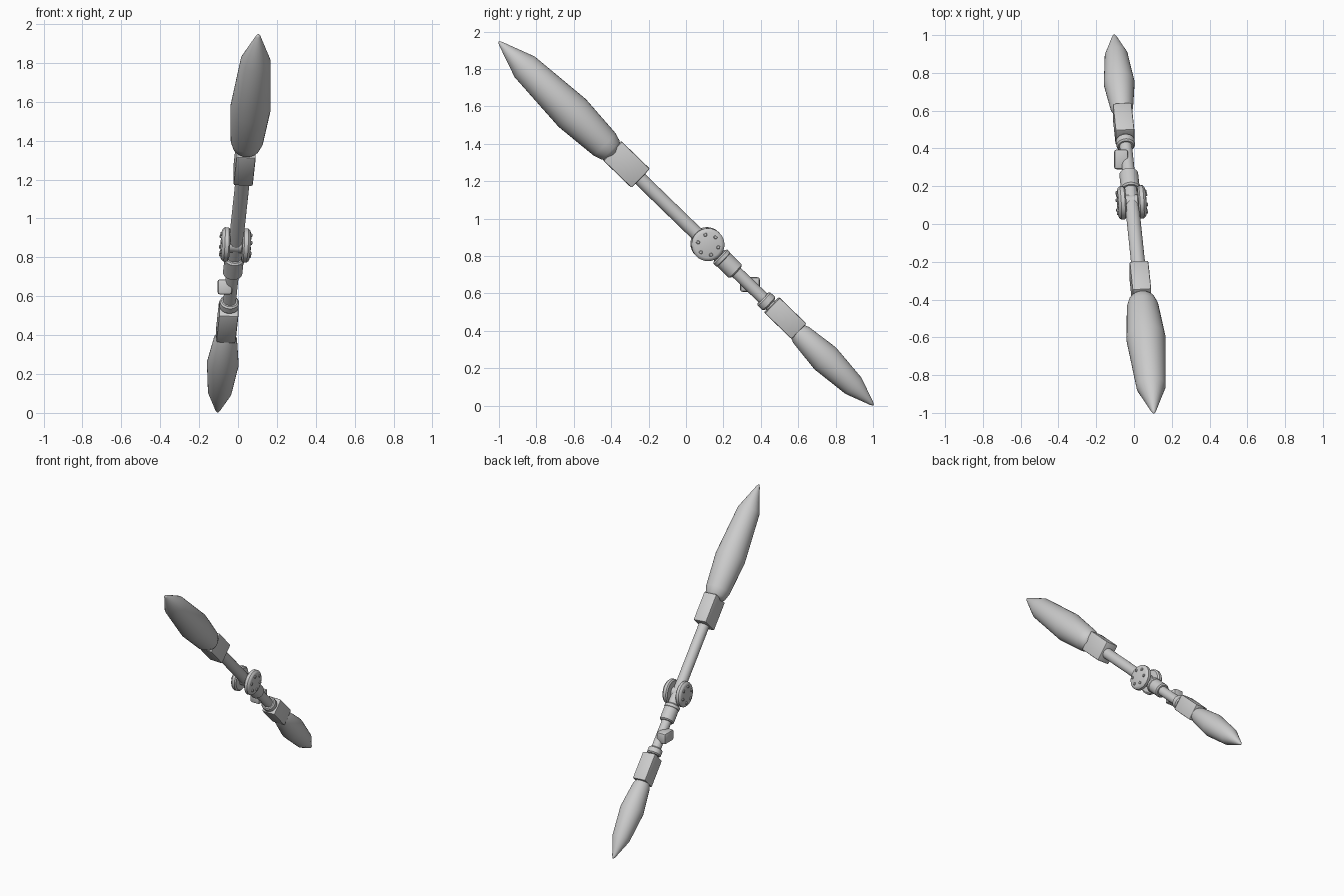
import bpy, bmesh, math
from mathutils import Matrix, Vector

cube = bpy.data.objects.get("Cube")
if cube:
    bpy.data.objects.remove(cube, do_unlink=True)

grey = bpy.data.materials.new("plain_grey")
grey.use_nodes = True
COLOUR = (0.6, 0.6, 0.6, 1)
grey.diffuse_color = COLOUR
grey.node_tree.nodes["Principled BSDF"].inputs["Base Color"].default_value = COLOUR

# Shaft frame: local x = sideways, y = upper back side, z = along the shaft
shaft_dir = Vector((0.105, -1, 0.97)).normalized()
side = Vector((1, 0, 0))
side = (side - shaft_dir * side.dot(shaft_dir)).normalized()
back = shaft_dir.cross(side)
FRAME = Matrix((side, back, shaft_dir)).transposed().to_4x4()
FRAME.translation = (0, 0, 0.975)


def finish(name, bm, matrix=FRAME, bevel=0, angle=35):
    if bevel:
        bmesh.ops.bevel(bm, geom=bm.edges[:], offset=bevel, segments=2,
                        profile=0.5, affect='EDGES')
    bmesh.ops.recalc_face_normals(bm, faces=bm.faces[:])
    mesh = bpy.data.meshes.new(name)
    bm.to_mesh(mesh)
    bm.free()
    mesh.materials.append(grey)
    obj = bpy.data.objects.new(name, mesh)
    bpy.context.collection.objects.link(obj)
    obj.matrix_world = matrix
    bpy.ops.object.select_all(action='DESELECT')
    obj.select_set(True)
    bpy.context.view_layer.objects.active = obj
    bpy.ops.object.shade_smooth_by_angle(angle=math.radians(angle))
    return obj


def lathe(name, profile, matrix=FRAME, sides=32, angle=35):
    """Closed turned shape from (position, radius) pairs along local z."""
    bm = bmesh.new()
    rings = []
    for z, r in profile:
        rings.append([bm.verts.new((r * math.cos(math.tau * i / sides),
                                    r * math.sin(math.tau * i / sides), z))
                      for i in range(sides)])
    for a, b in zip(rings, rings[1:]):
        for i in range(sides):
            j = (i + 1) % sides
            bm.faces.new((a[i], a[j], b[j], b[i]))
    bm.faces.new(rings[0])
    bm.faces.new(rings[-1])
    return finish(name, bm, matrix, angle=angle)


def box(name, centre, size, bevel, matrix=FRAME):
    bm = bmesh.new()
    bmesh.ops.create_cube(bm, size=1, matrix=Matrix.Translation(centre)
                          @ Matrix.Diagonal((*size, 1)))
    return finish(name, bm, matrix, bevel)


def collar(name, low, high, r, lip=0.008):
    return lathe(name, [(low, r - lip), (low + lip, r), (high - lip, r), (high, r - lip)])


# Blades
lathe("upper_blade", [(0.54, 0.05), (0.565, 0.07), (0.61, 0.084), (0.85, 0.104),
                      (1.205, 0.077), (1.385, 0.012), (1.4, 0.003)], angle=60)
lathe("lower_blade", [(-1.4, 0.003), (-1.385, 0.012), (-1.25, 0.061), (-1.04, 0.082),
                      (-0.86, 0.06), (-0.81, 0.04)], angle=60)

# Sockets holding the blades
box("upper_socket", (0, 0.004, 0.45), (0.1, 0.142, 0.21), 0.008)
box("lower_socket", (0, 0.006, -0.735), (0.1, 0.115, 0.2), 0.008)

# Shaft
lathe("upper_rod", [(-0.27, 0.037), (0.4, 0.037)])
lathe("lower_rod", [(-0.7, 0.033), (-0.3, 0.033)])
collar("middle_collar", -0.375, -0.265, 0.05)
collar("middle_collar_rim", -0.285, -0.25, 0.053)
collar("lower_collar", -0.625, -0.575, 0.049)

# Small clip block beside the lower rod
box("clip_block", (-0.068, 0.342, 0.648), (0.074, 0.105, 0.078), 0.012, Matrix())

# Hinge discs with bolts on both sides
hub = FRAME @ Matrix.Translation((0, 0, -0.16))
for label, turn in (("left", 90), ("right", -90)):
    out = hub @ Matrix.Rotation(math.radians(turn), 4, 'Y')
    lathe(label + "_hinge_disc", [(0.0, 0.04), (0.03, 0.04), (0.032, 0.078), (0.04, 0.088),
                                  (0.06, 0.088), (0.07, 0.08), (0.074, 0.07)], out)
    for k in range(6):
        spot = out @ Matrix.Rotation(math.radians(60 * k + 30), 4, 'Z')
        spot = spot @ Matrix.Translation((0.056, 0, 0))
        lathe(f"{label}_bolt_{k + 1}", [(0.07, 0.01), (0.079, 0.01), (0.082, 0.007)], spot, 12)
